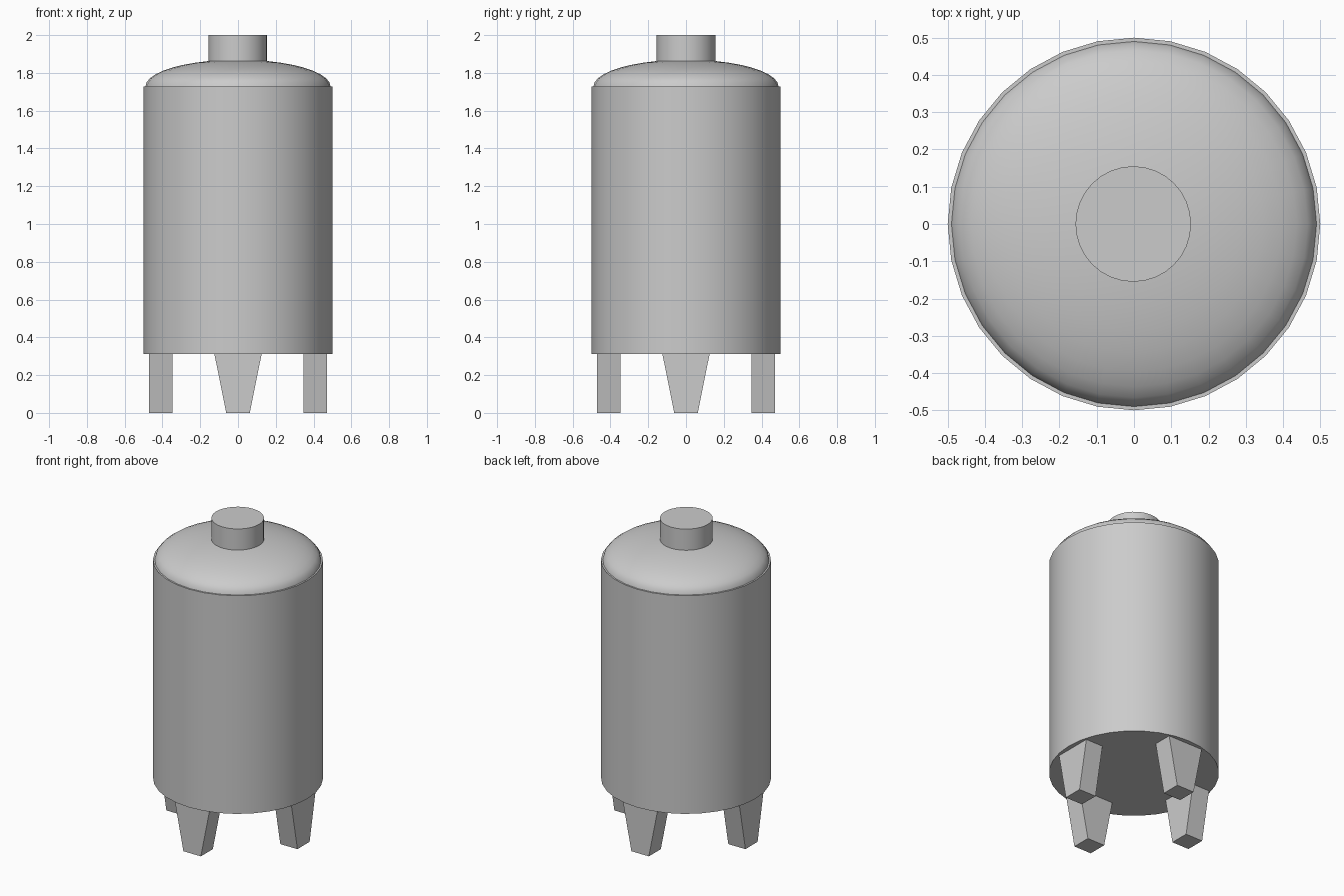
import bpy, bmesh, math
from mathutils import Matrix, Vector

if "Cube" in bpy.data.objects:
    bpy.data.objects.remove(bpy.data.objects["Cube"])

SIDES = 32


def make_object(name, bm, smooth=True):
    bmesh.ops.recalc_face_normals(bm, faces=bm.faces)
    mesh = bpy.data.meshes.new(name)
    bm.to_mesh(mesh)
    bm.free()
    obj = bpy.data.objects.new(name, mesh)
    bpy.context.collection.objects.link(obj)
    if smooth:
        bpy.ops.object.select_all(action='DESELECT')
        obj.select_set(True)
        bpy.context.view_layer.objects.active = obj
        bpy.ops.object.shade_smooth_by_angle(angle=math.radians(30))
    return obj


def cylinder(name, radius, z0, z1, x=0.0):
    bm = bmesh.new()
    bmesh.ops.create_cone(bm, cap_ends=True, segments=SIDES, radius1=radius,
                          radius2=radius, depth=z1 - z0,
                          matrix=Matrix.Translation((x, 0, (z0 + z1) / 2)))
    return make_object(name, bm)


def dome(name, radius, z0, height, rings=10):
    # quarter-ellipse profile spun around z
    bm = bmesh.new()
    profile = []
    for i in range(rings + 1):
        a = math.pi / 2 * i / rings
        profile.append(bm.verts.new((radius * math.cos(a), 0, z0 + height * math.sin(a))))
    edges = [bm.edges.new(pair) for pair in zip(profile, profile[1:])]
    bmesh.ops.spin(bm, geom=profile + edges, cent=(0, 0, 0), axis=(0, 0, 1),
                   angle=2 * math.pi, steps=SIDES)
    bmesh.ops.remove_doubles(bm, verts=bm.verts, dist=1e-4)
    return make_object(name, bm)


def leg(name, angle):
    # square foot widening sideways towards the tank
    bm = bmesh.new()
    bmesh.ops.create_cube(bm, size=1)
    for v in bm.verts:
        top = v.co.z > 0
        v.co = Vector((v.co.x * (0.25 if top else 0.125),
                       -0.409 + v.co.y * 0.123, 0.312 if top else 0.0))
    bm.transform(Matrix.Rotation(angle, 4, 'Z'))
    return make_object(name, bm, smooth=False)


# Tank shell, domed lid and filler neck
cylinder("tank_body", 0.5, 0.312, 1.728)
dome("tank_dome", 0.49, 1.728, 0.142)
cylinder("filler_neck", 0.155, 1.85, 2.0, x=-0.002)

# Four tapered legs
for i, side in enumerate(("front", "right", "back", "left")):
    leg(side + "_leg", i * math.pi / 2)
